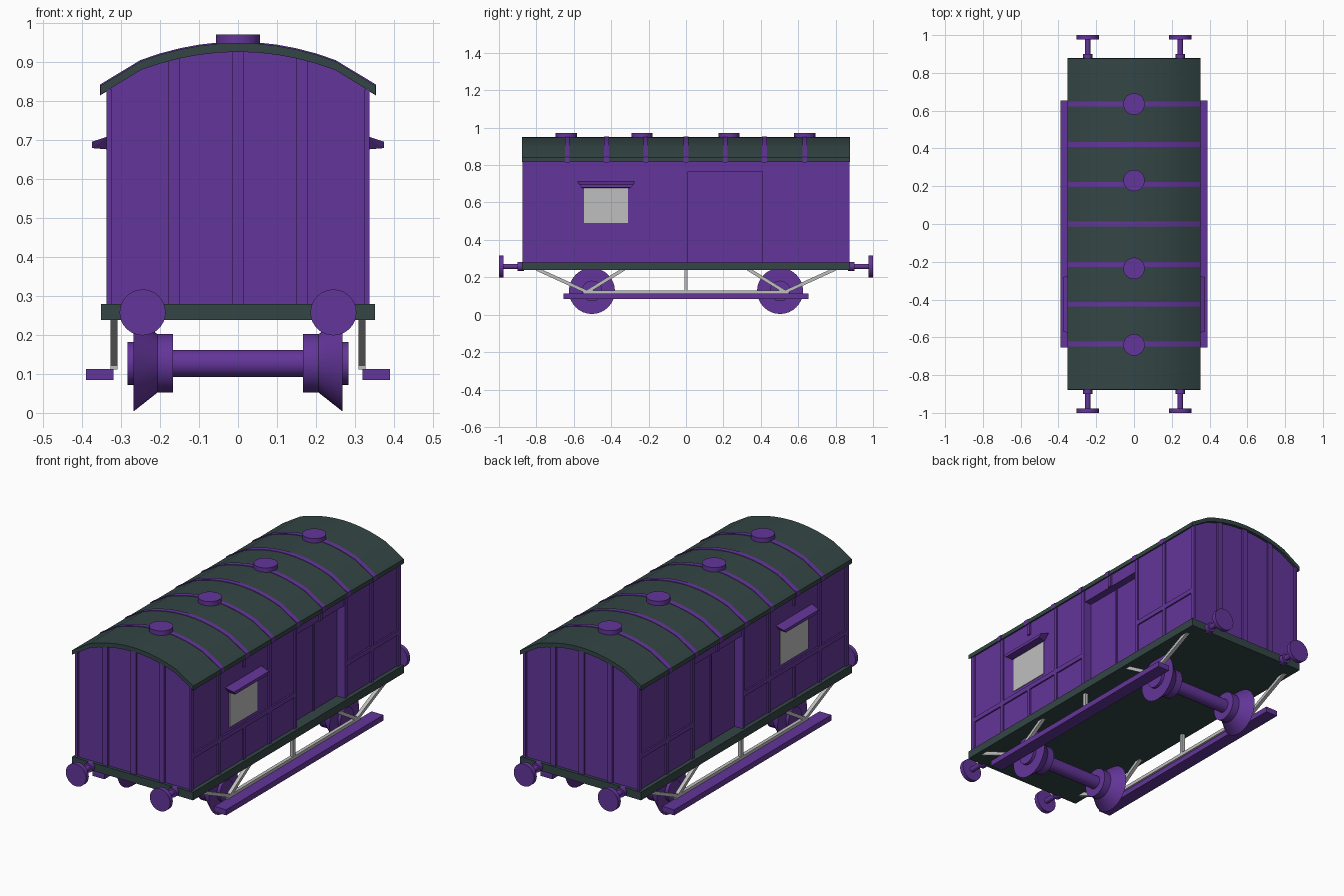
import bpy, bmesh, math
from mathutils import Vector

if "Cube" in bpy.data.objects:
    bpy.data.objects.remove(bpy.data.objects["Cube"])


def material(name, rgb):
    m = bpy.data.materials.new(name)
    m.diffuse_color = (*rgb, 1)
    m.use_nodes = True
    m.node_tree.nodes["Principled BSDF"].inputs["Base Color"].default_value = m.diffuse_color
    return m


PURPLE = material("purple paint", (0.125, 0.036, 0.32))
SLATE = material("dark slate", (0.034, 0.06, 0.06))
SILVER = material("light grey", (0.52, 0.52, 0.52))


def finish(name, bm, mat, smooth=False):
    bmesh.ops.recalc_face_normals(bm, faces=bm.faces)
    me = bpy.data.meshes.new(name)
    bm.to_mesh(me)
    bm.free()
    ob = bpy.data.objects.new(name, me)
    bpy.context.collection.objects.link(ob)
    me.materials.append(mat)
    if smooth:
        bpy.ops.object.select_all(action='DESELECT')
        ob.select_set(True)
        bpy.context.view_layer.objects.active = ob
        bpy.ops.object.shade_smooth_by_angle(angle=math.radians(30))
    return ob


def mirror(ob, x=True, y=False):
    m = ob.modifiers.new("mirror", 'MIRROR')
    m.use_axis = (x, y, False)
    m.use_mirror_merge = False
    return ob


def hull(bm, points):
    vs = [bm.verts.new(p) for p in points]
    bmesh.ops.convex_hull(bm, input=vs)


def boxes(name, specs, mat):
    """Each spec is x0, x1, y0, y1, z0, z1."""
    bm = bmesh.new()
    for x0, x1, y0, y1, z0, z1 in specs:
        geo = bmesh.ops.create_cube(bm, size=1)
        for v in geo['verts']:
            v.co = ((x0 + x1) / 2 + v.co.x * (x1 - x0),
                    (y0 + y1) / 2 + v.co.y * (y1 - y0),
                    (z0 + z1) / 2 + v.co.z * (z1 - z0))
    return finish(name, bm, mat)


def extrude(name, profile, spans, mat, smooth=False):
    """Extrude an xz profile along y for each span."""
    bm = bmesh.new()
    for y0, y1 in spans:
        f = bm.faces.new([bm.verts.new((x, y0, z)) for x, z in profile])
        r = bmesh.ops.extrude_face_region(bm, geom=[f])
        for v in r['geom']:
            if isinstance(v, bmesh.types.BMVert):
                v.co.y = y1
    return finish(name, bm, mat, smooth)


def lathe(name, profile, origin, axis, mat, n=32):
    """Turn (radius, distance) pairs around an axis."""
    bm = bmesh.new()
    q = Vector((0, 0, 1)).rotation_difference(Vector(axis))
    o = Vector(origin)
    rings = []
    for r, d in profile:
        rings.append([bm.verts.new(o + q @ Vector((r * math.cos(2 * math.pi * i / n),
                                                   r * math.sin(2 * math.pi * i / n), d)))
                      for i in range(n)])
    for a, b in zip(rings, rings[1:]):
        for i in range(n):
            bm.faces.new((a[i], a[(i + 1) % n], b[(i + 1) % n], b[i]))
    bm.faces.new(rings[0])
    bm.faces.new(rings[-1])
    return finish(name, bm, mat, True)


def arch(half, lift=0.0):
    """Roof curve from left to right, with a steeper straight eave."""
    inner = [-0.25 + 0.05 * i for i in range(11)]
    mid = [(x, 0.95 - 0.75 * x * x + lift) for x in inner]
    return [(-half, 0.84 + lift)] + mid + [(half, 0.84 + lift)]


# Roof, its straps and vents
top = arch(0.353)
extrude("roof", top + [(x, z - 0.023) for x, z in reversed(top)], [(-0.877, 0.877)], SLATE, True)
strap = arch(0.3545, 0.003)
strap_y = [-0.635, -0.425, -0.215, 0.0, 0.21, 0.42, 0.635]
extrude("roof_straps", strap + [(x, z - 0.028) for x, z in reversed(strap)],
        [(y - 0.013, y + 0.013) for y in strap_y], PURPLE, True)
for i, y in enumerate([-0.64, -0.235, 0.23, 0.635]):
    lathe(f"roof_vent_{i + 1}", [(0.057, 0.94), (0.057, 0.972)], (0, y, 0), (0, 0, 1), PURPLE)

# Van body with recessed side doorways
under = arch(0.33, -0.02)
under[0], under[-1] = (-0.33, 0.833), (0.33, 0.833)
body = extrude("body", [(0.33, 0.27), (-0.33, 0.27)] + under, [(-0.862, 0.862)], PURPLE)
cutter = boxes("doorway_cutter", [(s * 0.34 - 0.05, s * 0.34 + 0.05, 0.01, 0.41, 0.278, 0.765)
                                  for s in (-1, 1)], PURPLE)
cutter.hide_render = True
cutter.hide_set(True)
cut = body.modifiers.new("doorways", 'BOOLEAN')
cut.operation = 'DIFFERENCE'
cut.object = cutter

# Floor frame
boxes("floor_frame", [(-0.352, 0.352, -0.878, 0.878, 0.238, 0.28)], SLATE)

# Side posts and rails
X0, X1 = 0.325, 0.338
side = [(X0, X1, y - 0.01, y + 0.01, 0.28, 0.832) for y in (-0.635, -0.215, 0.0, 0.42, 0.635)]
side += [(X0, X1, s * 0.862 - 0.012, s * 0.862 + 0.012, 0.28, 0.832) for s in (-1, 1)]
side += [(X0, X1, -0.435, -0.415, 0.28, 0.45), (X0, X1, -0.435, -0.415, 0.765, 0.832),
         (X0, X1, 0.2, 0.22, 0.765, 0.832)]
side += [(X0, X1, -0.86, 0.0, 0.445, 0.47), (X0, X1, 0.42, 0.86, 0.445, 0.47)]
mirror(boxes("side_posts_and_rails", side, PURPLE))
mirror(boxes("door_seam", [(0.285, 0.295, 0.205, 0.215, 0.28, 0.765)], PURPLE))

# End posts
ends = [(x - 0.015, x + 0.015, 0.855, 0.872, 0.28, z)
        for x, z in ((-0.165, 0.91), (0, 0.93), (0.165, 0.91))]
mirror(boxes("end_posts", ends, PURPLE), x=False, y=True)

# Windows and awnings
mirror(boxes("window", [(0.328, 0.334, -0.545, -0.31, 0.49, 0.68)], SILVER))
bm = bmesh.new()
hull(bm, [(0.328, -0.58, 0.712), (0.328, -0.275, 0.712), (0.328, -0.55, 0.676),
          (0.328, -0.31, 0.676), (0.375, -0.57, 0.696), (0.375, -0.28, 0.696),
          (0.375, -0.56, 0.68), (0.375, -0.295, 0.68)])
mirror(finish("window_awning", bm, PURPLE))

# Buffers
mirror(lathe("buffers", [(0.025, 0.865), (0.025, 0.9), (0.014, 0.9), (0.014, 0.977),
                         (0.059, 0.977), (0.059, 1.0)],
             (0.245, 0, 0.258), (0, 1, 0), PURPLE), y=True)

# Wheels and axles
half = [(0.035, 0.167), (0.075, 0.167), (0.075, 0.207), (0.123, 0.268),
        (0.055, 0.268), (0.055, 0.284)]
wheelset = [(r, -d) for r, d in reversed(half)] + half
mirror(lathe("wheelsets", wheelset, (0, 0.503, 0.127), (1, 0, 0), PURPLE), x=False, y=True)

# Footboards
mirror(boxes("footboard", [(0.32, 0.39, -0.655, 0.655, 0.084, 0.113)], PURPLE))

# Underframe truss bars
bm = bmesh.new()
T = 0.009
for (ya, za), (yb, zb) in [((0.8, 0.245), (0.53, 0.122)), ((0.53, 0.122), (0.33, 0.245)),
                           ((-0.8, 0.245), (-0.53, 0.122)), ((-0.53, 0.122), (-0.33, 0.245)),
                           ((-0.55, 0.12), (0.55, 0.12)), ((0, 0.12), (0, 0.245))]:
    d = Vector((0, yb - ya, zb - za)).normalized()
    n = Vector((0, -d.z, d.y)) * T
    hull(bm, [(x, y + s * n.y, z + s * n.z) for x in (0.309, 0.328)
              for y, z in ((ya, za), (yb, zb)) for s in (-1, 1)])
mirror(finish("truss_bars", bm, SILVER))
